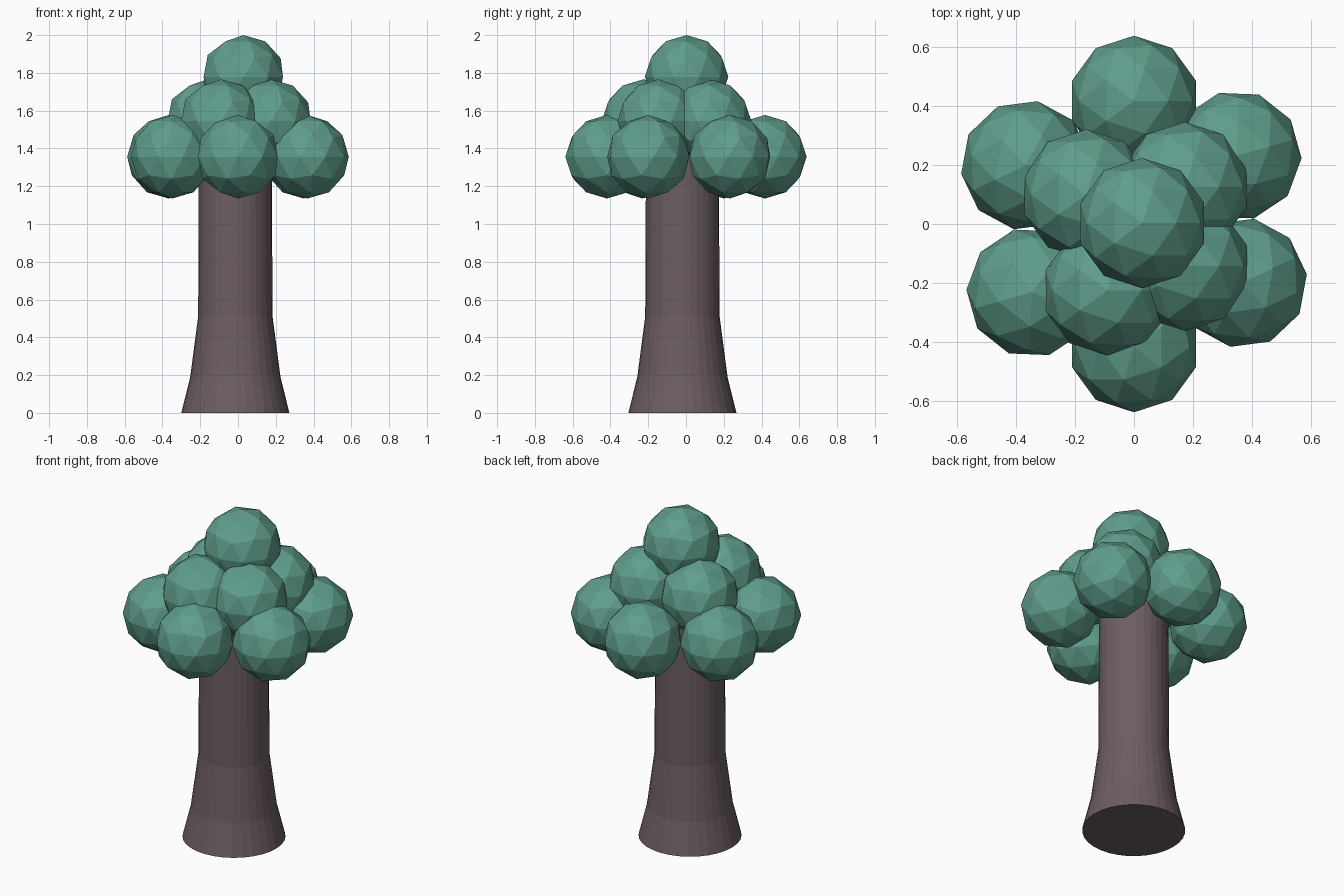
import bpy, bmesh, math
from mathutils import Matrix

if "Cube" in bpy.data.objects:
    bpy.data.objects.remove(bpy.data.objects["Cube"])


def material(name, rgb):
    m = bpy.data.materials.new(name)
    m.diffuse_color = (*rgb, 1)
    m.use_nodes = True
    m.node_tree.nodes["Principled BSDF"].inputs["Base Color"].default_value = m.diffuse_color
    return m


LEAF = material("leaf green", (0.115, 0.34, 0.265))
BARK = material("bark brown", (0.15, 0.11, 0.125))


def add_object(name, bm, mat):
    bmesh.ops.recalc_face_normals(bm, faces=bm.faces)
    mesh = bpy.data.meshes.new(name)
    bm.to_mesh(mesh)
    bm.free()
    mesh.materials.append(mat)
    bpy.context.collection.objects.link(bpy.data.objects.new(name, mesh))


# Trunk: flared stack of rings, capped at both ends
SIDES = 32
bm = bmesh.new()
rings = []
for z, r in [(0, 0.286), (0.19, 0.239), (0.51, 0.197), (0.89, 0.195), (1.4, 0.193)]:
    rings.append([bm.verts.new((-0.014 + r * math.cos(math.tau * i / SIDES),
                                -0.019 + r * math.sin(math.tau * i / SIDES), z))
                  for i in range(SIDES)])
for a, b in zip(rings, rings[1:]):
    for i in range(SIDES):
        j = (i + 1) % SIDES
        bm.faces.new((a[i], a[j], b[j], b[i]))
bm.faces.new(rings[0][::-1])
bm.faces.new(rings[-1])
add_object("trunk", bm, BARK)


# Foliage: faceted balls
def leaf_ball(name, x, y, z, turn=0):
    bm = bmesh.new()
    bmesh.ops.create_icosphere(bm, subdivisions=2, radius=0.221,
                               matrix=Matrix.Translation((x, y, z))
                               @ Matrix.Rotation(math.radians(turn), 4, 'Z'))
    add_object(name, bm, LEAF)


# Lower ring of six, each turned to face outwards
for i, turn in enumerate([0, -56.3, -118.5, -180, -236.3, -298.5]):
    a = math.radians(90 + turn)
    leaf_ball(f"lower_leaf_ball_{i + 1}", 0.418 * math.cos(a), 0.418 * math.sin(a), 1.356, turn)

# Middle ring of four
for i, (x, y) in enumerate([(0.172, 0.125), (-0.162, 0.1), (-0.09, -0.225), (0.174, -0.142)]):
    leaf_ball(f"middle_leaf_ball_{i + 1}", x, y, 1.545)

# Crown
leaf_ball("top_leaf_ball", 0.028, 0.003, 1.779)
